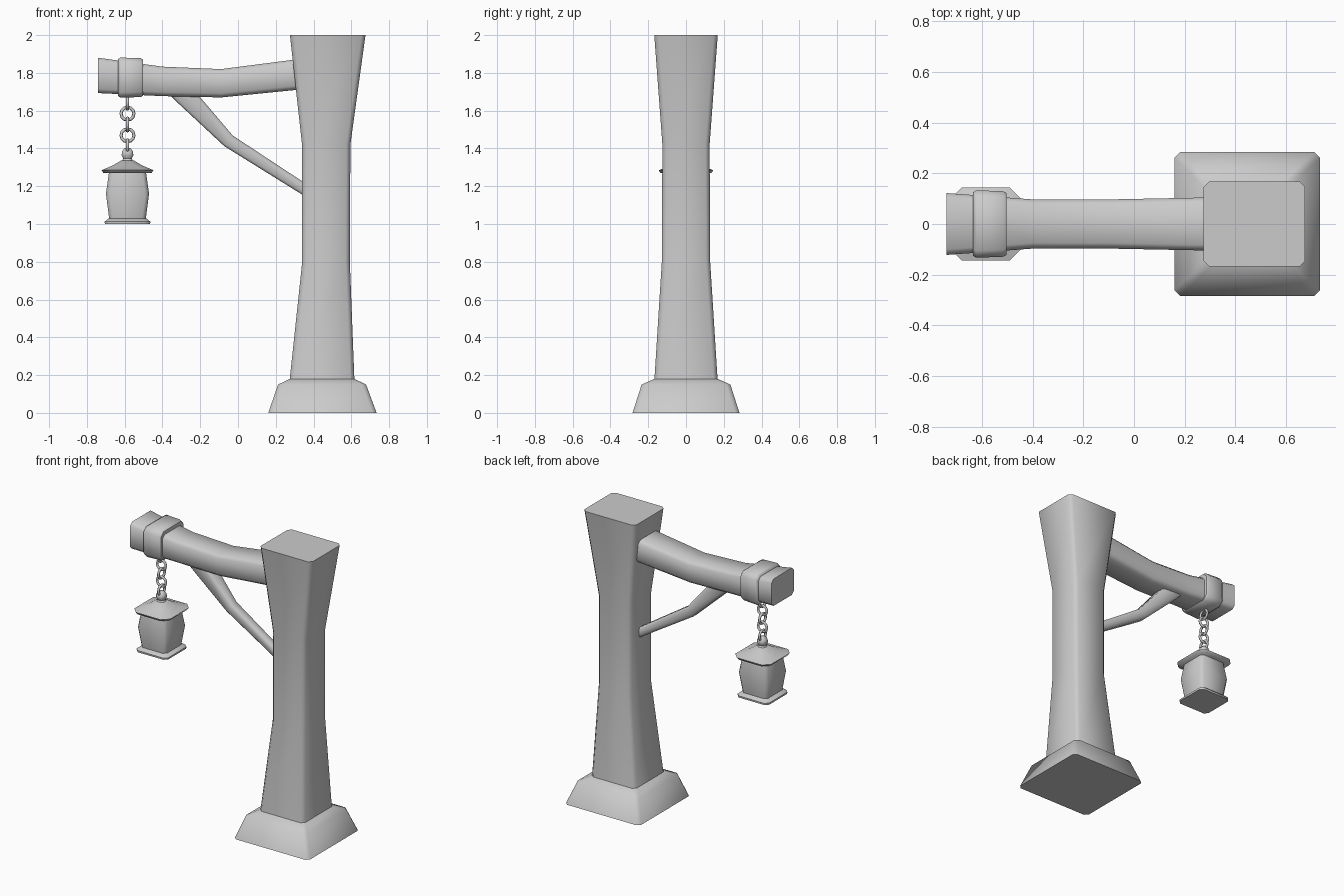
import bpy, bmesh, math
from mathutils import Vector

if "Cube" in bpy.data.objects:
    bpy.data.objects.remove(bpy.data.objects["Cube"])

X, Y, Z = Vector((1, 0, 0)), Vector((0, 1, 0)), Vector((0, 0, 1))


def finish(bm, name):
    bmesh.ops.recalc_face_normals(bm, faces=bm.faces)
    me = bpy.data.meshes.new(name)
    bm.to_mesh(me)
    bm.free()
    ob = bpy.data.objects.new(name, me)
    bpy.context.collection.objects.link(ob)
    bpy.ops.object.select_all(action='DESELECT')
    ob.select_set(True)
    bpy.context.view_layer.objects.active = ob
    bpy.ops.object.shade_smooth_by_angle(angle=math.radians(50))
    return ob


def loft(name, rings):
    """Skin chamfered rectangles: (centre, u axis, v axis, half u, half v, chamfer)."""
    bm = bmesh.new()
    loops = []
    for c, u, v, a, b, k in rings:
        pts = [(a, b - k), (a - k, b), (k - a, b), (-a, b - k),
               (-a, k - b), (k - a, -b), (a - k, -b), (a, k - b)]
        loops.append([bm.verts.new(Vector(c) + u * p + v * q) for p, q in pts])
    for lo, hi in zip(loops, loops[1:]):
        for i in range(8):
            j = (i + 1) % 8
            bm.faces.new((lo[i], lo[j], hi[j], hi[i]))
    bm.faces.new(loops[0])
    bm.faces.new(loops[-1])
    return finish(bm, name)


def upright(name, cx, rows, chamfer):
    """Rows are (z, x offset, half x, half y)."""
    return loft(name, [((cx + dx, 0, z), X, Y, a, b, min(chamfer, a * .5))
                       for z, dx, a, b in rows])


# post with flared foot
upright("post", 0.45, [
    (0, -.003, .287, .283), (.15, -.005, .233, .235), (.18, -.005, .171, .167),
    (.8, .016, .126, .128), (1.42, .017, .128, .125), (2.0, .025, .2, .168)], .022)

# sagging arm: x, bottom z, top z, half width
arm = [(-.74, 1.693, 1.88, .122), (-.4, 1.677, 1.833, .097),
       (-.09, 1.67, 1.82, .097), (.36, 1.715, 1.878, .106)]
loft("arm", [((x, 0, (lo + hi) / 2), Y, Z, w, (hi - lo) / 2, .022)
             for x, lo, hi, w in arm])

# strap around the arm
loft("strap", [((x, 0, 1.775), Y, Z, w, h, .028)
               for x, w, h in [(-.635, .125, .098), (-.622, .133, .106),
                               (-.515, .129, .103), (-.503, .122, .096)]])

# bent diagonal brace: x, z, half thickness
brace = [(-.33, 1.735, .058), (-.28, 1.68, .055), (-.05, 1.44, .036), (.38, 1.165, .029)]
rings = []
for i, (x, z, t) in enumerate(brace):
    p, q = brace[max(i - 1, 0)], brace[min(i + 1, 3)]
    d = Vector((q[0] - p[0], 0, q[1] - p[1])).normalized()
    rings.append(((x, 0, z), Y, d.cross(Y), t, t, .012))
loft("brace", rings)

# hanging chain with alternating links
CX = -.585
for i in range(5):
    rot = (math.pi / 2, 0, 0 if i % 2 else math.pi / 2)
    bpy.ops.mesh.primitive_torus_add(major_segments=12, minor_segments=6,
                                     major_radius=.034, minor_radius=.0085,
                                     location=(CX, 0, 1.642 - i * .0575), rotation=rot)
    bpy.context.object.name = f"chain_link_{i + 1}"
    bpy.ops.object.shade_smooth_by_angle(angle=math.radians(80))

# lantern
upright("lantern_base", CX, [(1.0, 0, .12, .12), (1.012, 0, .121, .121),
                             (1.03, 0, .1, .1)], .022)
upright("lantern_body", CX, [(1.02, 0, .096, .096), (1.16, 0, .114, .114),
                             (1.275, 0, .098, .098)], .02)
upright("lantern_roof", CX, [(1.27, 0, .128, .135), (1.285, 0, .137, .144),
                             (1.31, 0, .078, .08), (1.337, 0, .033, .033)], .042)
upright("lantern_finial", CX, [(1.33, 0, .03, .03), (1.347, 0, .022, .022),
                               (1.365, 0, .031, .031), (1.385, 0, .029, .029),
                               (1.403, 0, .014, .014)], .014)
